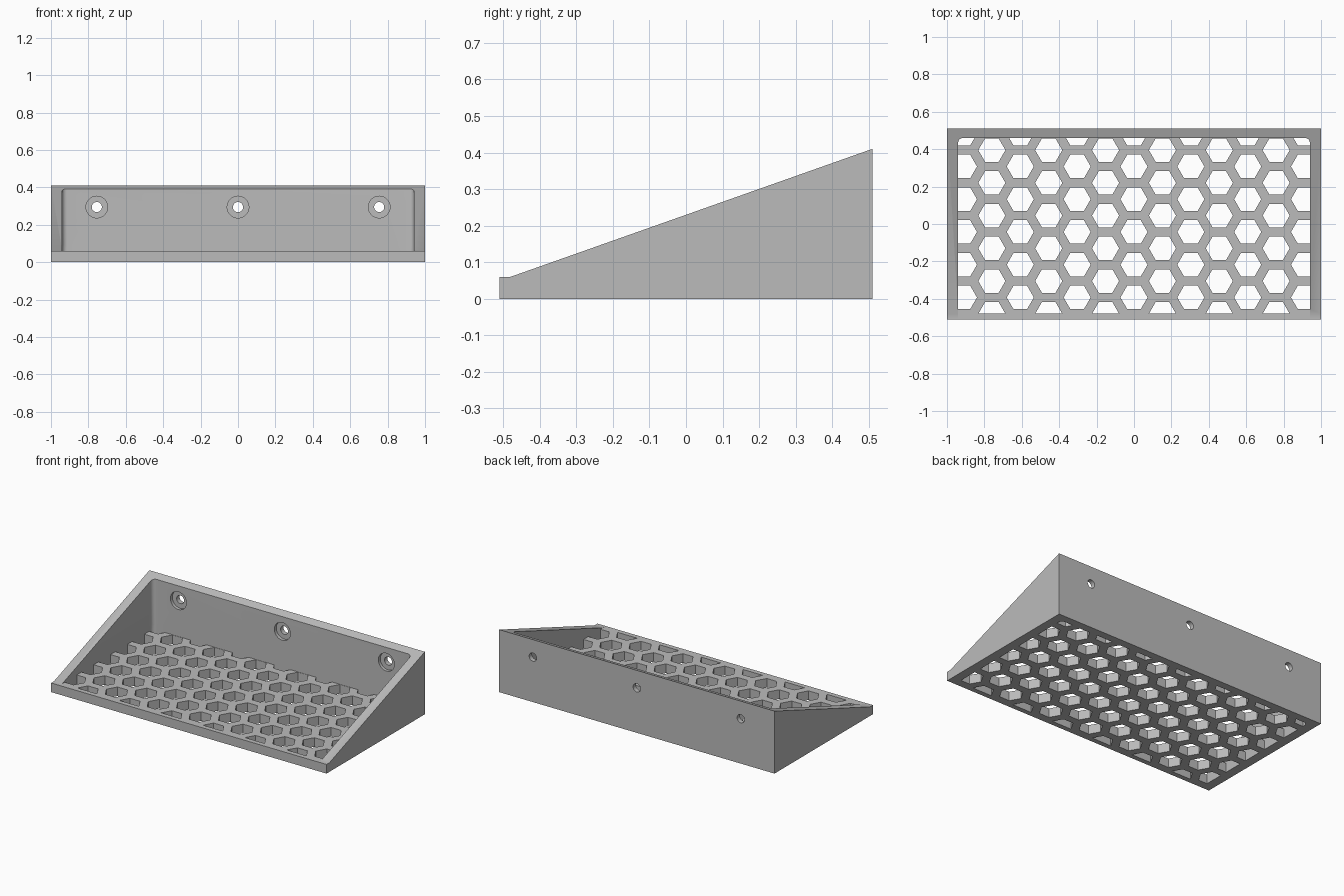
import bpy, bmesh, math
from mathutils import Matrix

if "Cube" in bpy.data.objects:
    bpy.data.objects.remove(bpy.data.objects["Cube"])

grey = bpy.data.materials.new("light_grey")
grey.diffuse_color = (0.5, 0.5, 0.5, 1)
grey.use_nodes = True
grey.node_tree.nodes["Principled BSDF"].inputs["Base Color"].default_value = grey.diffuse_color


def add_object(name, bm, helper=False):
    bmesh.ops.recalc_face_normals(bm, faces=bm.faces)
    mesh = bpy.data.meshes.new(name)
    bm.to_mesh(mesh)
    bm.free()
    mesh.materials.append(grey)
    ob = bpy.data.objects.new(name, mesh)
    bpy.context.collection.objects.link(ob)
    ob.hide_render = helper
    return ob


def add_prism(bm, loop, move):
    """Extrude a closed loop of points along a vector."""
    face = bm.faces.new([bm.verts.new(p) for p in loop])
    top = bmesh.ops.extrude_face_region(bm, geom=[face])["geom"]
    bmesh.ops.translate(bm, vec=move, verts=[v for v in top if isinstance(v, bmesh.types.BMVert)])


def rounded_box(name, x, y0, y1, z0, z1, radius, round_floor):
    """Box with rounded back corners and, optionally, a filleted floor."""
    bm = bmesh.new()
    add_prism(bm, [(-x, y0, z0), (x, y0, z0), (x, y1, z0), (-x, y1, z0)], (0, 0, z1 - z0))
    edges = []
    for e in bm.edges:
        a, b = (v.co for v in e.verts)
        upright = abs(a.z - b.z) > 0.01 and a.y > 0
        floor = a.z == b.z == z0 and not (a.y == b.y == y0)
        if upright or (round_floor and floor):
            edges.append(e)
    bmesh.ops.bevel(bm, geom=edges, offset=radius, segments=5, profile=0.5, affect='EDGES')
    return add_object(name, bm, True)


def apply_boolean(ob, tool, operation):
    mod = ob.modifiers.new(tool.name, 'BOOLEAN')
    mod.operation, mod.object, mod.solver = operation, tool, 'EXACT'
    bpy.context.view_layer.objects.active = ob
    bpy.ops.object.modifier_apply(modifier=mod.name)
    bpy.data.objects.remove(tool)


# Wedge shaped body
bm = bmesh.new()
side = [(-0.51, 0), (0.51, 0), (0.51, 0.41), (-0.48, 0.06), (-0.51, 0.06)]
add_prism(bm, [(-1, y, z) for y, z in side], (2, 0, 0))
tray = add_object("wedge_tray", bm)

# Inner cavity, open to the front
apply_boolean(tray, rounded_box("cavity", 0.94, -0.6, 0.46, 0.0598, 0.6, 0.025, True), 'DIFFERENCE')

# Honeycomb openings, trimmed to the inside of the walls
PITCH_X, PITCH_Y, HEX_R = 0.152, 0.175, 0.0725
bm = bmesh.new()
for col in range(-6, 7):
    for row in range(7):
        y = -0.48 + PITCH_Y * (row - (0.5 if col % 2 == 0 else 0))
        loop = [(col * PITCH_X + HEX_R * math.cos(k * math.pi / 3),
                 y + HEX_R * math.sin(k * math.pi / 3), -0.1) for k in range(6)]
        add_prism(bm, loop, (0, 0, 0.22))
holes = add_object("honeycomb", bm, True)
apply_boolean(holes, rounded_box("trim", 0.94, -0.478, 0.46, -0.05, 0.1, 0.025, False), 'INTERSECT')
apply_boolean(tray, holes, 'DIFFERENCE')

# Counterbored screw holes through the back wall
for x in (-0.755, 0, 0.755):
    for radius, y0, y1 in ((0.058, 0.4, 0.48), (0.027, 0.42, 0.6)):
        bm = bmesh.new()
        bmesh.ops.create_cone(bm, cap_ends=True, segments=40, radius1=radius, radius2=radius,
                              depth=y1 - y0,
                              matrix=Matrix.Translation((x, (y0 + y1) / 2, 0.295))
                              @ Matrix.Rotation(math.pi / 2, 4, 'X'))
        apply_boolean(tray, add_object("screw_hole", bm, True), 'DIFFERENCE')

# Smooth fillets and bores, crisp edges elsewhere
tray.select_set(True)
bpy.context.view_layer.objects.active = tray
bpy.ops.object.shade_smooth_by_angle(angle=math.radians(30))
